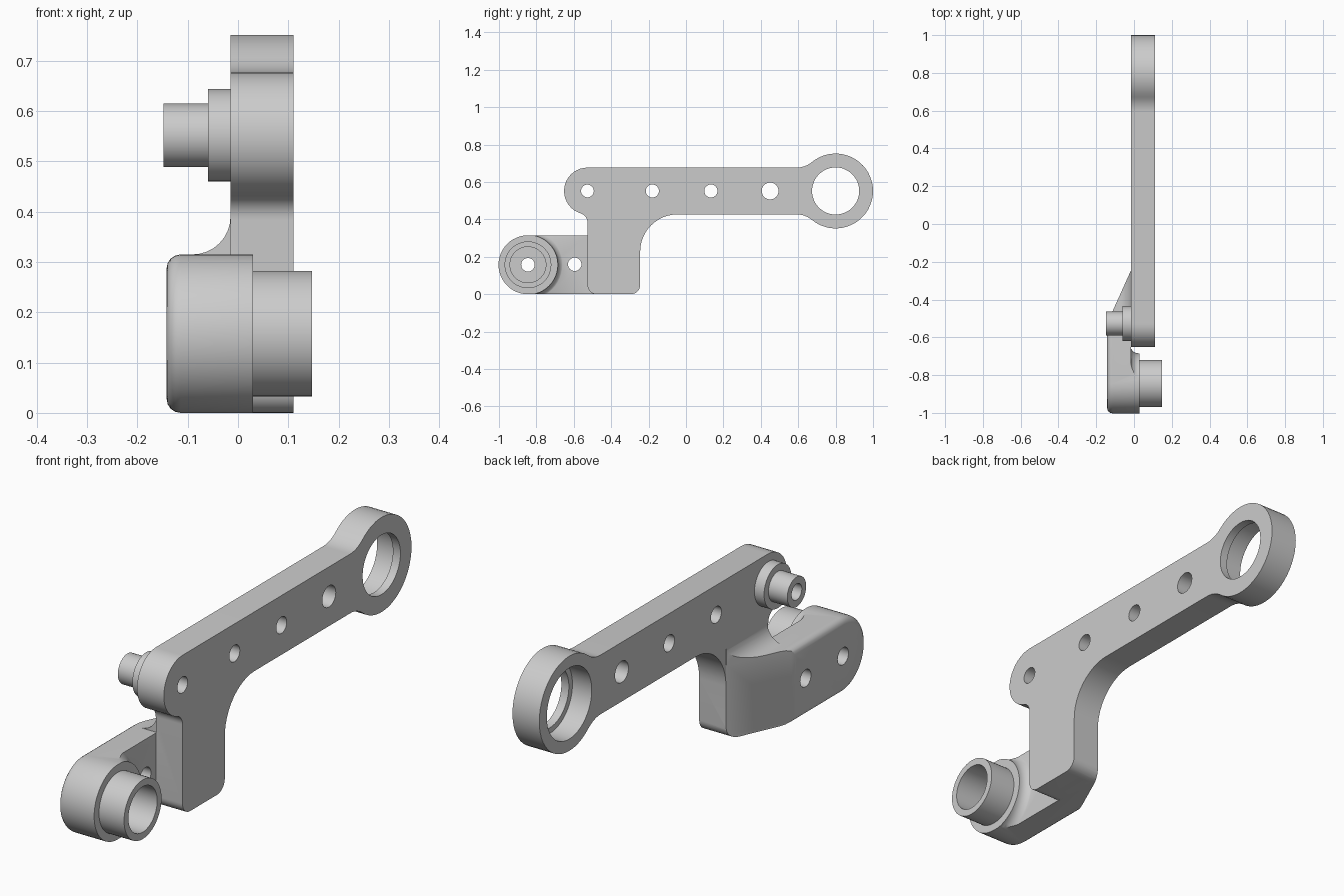
import bpy, bmesh
from math import sin, cos, radians, degrees, atan2, sqrt, pi
from mathutils import Vector

cube = bpy.data.objects.get("Cube")
if cube:
    bpy.data.objects.remove(cube, do_unlink=True)

grey = bpy.data.materials.new("plain grey")
grey.use_nodes = True
grey.diffuse_color = (0.6, 0.6, 0.6, 1)
grey.node_tree.nodes["Principled BSDF"].inputs["Base Color"].default_value = grey.diffuse_color


def arc(cx, cy, r, a0, a1, n=12):
    return [(cx + r * cos(radians(a0 + (a1 - a0) * i / n)),
             cy + r * sin(radians(a0 + (a1 - a0) * i / n))) for i in range(n + 1)]


def finish(bm, name):
    bmesh.ops.recalc_face_normals(bm, faces=bm.faces)
    mesh = bpy.data.meshes.new(name)
    bm.to_mesh(mesh)
    bm.free()
    mesh.materials.append(grey)
    ob = bpy.data.objects.new(name, mesh)
    bpy.context.collection.objects.link(ob)
    return ob


def prism(name, outline, axis, lo, hi, bevel=0):
    """Extrude a 2D outline along an axis; bevel rounds the rim at lo."""
    def place(p):
        c = list(p)
        c.insert(axis, lo)
        return Vector(c)
    bm = bmesh.new()
    base = bm.faces.new([bm.verts.new(place(p)) for p in outline])
    rim = list(base.edges)
    new = bmesh.ops.extrude_face_region(bm, geom=[base], use_keep_orig=True)["geom"]
    step = Vector((0, 0, 0))
    step[axis] = hi - lo
    bmesh.ops.translate(bm, vec=step, verts=[v for v in new if isinstance(v, bmesh.types.BMVert)])
    bmesh.ops.recalc_face_normals(bm, faces=bm.faces)
    if bevel:
        bmesh.ops.bevel(bm, geom=rim, offset=bevel, segments=4, profile=0.5, affect='EDGES')
    return finish(bm, name)


def turned(name, profile, y, z, n=48):
    """Solid of revolution about an x-parallel axis; profile is (x, radius)."""
    bm = bmesh.new()
    rings = [[bm.verts.new((x, y + r * cos(2 * pi * i / n), z + r * sin(2 * pi * i / n)))
              for i in range(n)] for x, r in profile]
    for a, b in zip(rings, rings[1:]):
        for i in range(n):
            j = (i + 1) % n
            bm.faces.new((a[i], a[j], b[j], b[i]))
    bm.faces.new(rings[0])
    bm.faces.new(rings[-1])
    return finish(bm, name)


def combine(ob, other, operation):
    mod = ob.modifiers.new("combine", 'BOOLEAN')
    mod.operation, mod.object, mod.solver = operation, other, 'EXACT'
    bpy.context.view_layer.objects.active = ob
    bpy.ops.object.modifier_apply(modifier=mod.name)
    bpy.data.objects.remove(other, do_unlink=True)


# Key positions
INNER, OUTER = -0.015, 0.11
MID = 0.552
PIN_Y, RING_Y = -0.527, 0.8
FOOT_Y, FOOT_Z, FOOT_R = -0.845, 0.1575, 0.1575

# Main arm plate: rounded pin end, leg, long bar and ring end
f = 0.05
drop = sqrt((0.125 + f) ** 2 - f ** 2)
pin_angle = degrees(atan2(drop, f))
neck = 0.13
ring_angle = degrees(atan2(0.125 + neck, sqrt(0.15 * neck + 0.0244)))
neck_y = RING_Y - (0.2 + neck) * cos(radians(ring_angle))
outline = (arc(PIN_Y, MID, 0.125, 90, 180 + pin_angle, 18)
           + arc(PIN_Y - f, MID - drop, f, pin_angle, 0, 8)
           + arc(PIN_Y + f, 0.05, 0.05, 180, 270, 8)
           + arc(-0.295, 0.05, 0.05, 270, 360, 8)
           + arc(-0.045, MID - 0.325, 0.2, 180, 90)
           + arc(neck_y, MID - 0.125 - neck, neck, 90, ring_angle, 6)
           + arc(RING_Y, MID, 0.2, ring_angle - 180, 180 - ring_angle, 36)
           + arc(neck_y, MID + 0.125 + neck, neck, -ring_angle, -90, 6))
arm = prism("bracket_arm", outline, 0, INNER, OUTER)

# Foot: rounded block, with a concave blend up to the plate
side = (arc(FOOT_Y, FOOT_Z, FOOT_R, 90, 270, 24)
        + arc(-0.295, 0.05, 0.05, 270, 360, 8) + [(-0.245, 2 * FOOT_Z)])
foot = prism("foot", side, 0, -0.142, 0.03, bevel=0.028)
blend = arc(-0.09, 0.39, 0.075, -90, 0, 8) + [(0.02, 0.39), (0.02, 0.28), (-0.09, 0.28)]
combine(foot, prism("blend", blend, 1, -0.52, -0.246), 'UNION')

# Trim the foot to its plan: thin web, tapered back, flared boss
plan = [(-0.2, -1.1), (INNER, -1.1), (INNER, -0.47), (0.02, -0.46), (0.02, -0.3),
        (INNER, -0.243), (-0.142, -0.525), (-0.2, -0.6)]
limit = prism("limit", plan, 2, -0.1, 0.5)
flare = [(-0.1, 0.2)] + arc(0.03, 0.2, 0.04, 180, 270, 8)
# The flare curve runs from the web face out to the boss rim
flare = [(-0.1, 0.205)] + [(x - 0.005, r) for x, r in arc(0.03, 0.205, 0.045, 180, 270, 8)] + [(0.06, 0.16)]
combine(limit, turned("flare", flare, FOOT_Y, FOOT_Z), 'UNION')
combine(foot, limit, 'INTERSECT')
combine(arm, foot, 'UNION')

# Foot tube and stepped pin
combine(arm, turned("foot_tube", [(-0.06, 0.125), (0.147, 0.125)], FOOT_Y, FOOT_Z), 'UNION')
pin = [(-0.148, 0.063), (-0.06, 0.063), (-0.06, 0.092), (0.03, 0.092)]
combine(arm, turned("pin", pin, PIN_Y, MID), 'UNION')

# Through holes and stepped bores
for y, z, r in ((PIN_Y, MID, 0.034), (-0.18, MID, 0.035), (0.133, MID, 0.035),
                (0.45, MID, 0.045), (-0.595, 0.16, 0.036)):
    combine(arm, turned("hole", [(-0.3, r), (0.3, r)], y, z, 32), 'DIFFERENCE')
foot_bore = [(-0.3, 0.036), (-0.05, 0.036), (-0.05, 0.096), (0.3, 0.096)]
combine(arm, turned("foot_bore", foot_bore, FOOT_Y, FOOT_Z), 'DIFFERENCE')
ring_bore = [(-0.3, 0.15), (0.075, 0.15), (0.075, 0.126), (0.3, 0.126)]
combine(arm, turned("ring_bore", ring_bore, RING_Y, MID), 'DIFFERENCE')

# Smooth curves, sharp edges
bpy.ops.object.select_all(action='DESELECT')
arm.select_set(True)
bpy.context.view_layer.objects.active = arm
bpy.ops.object.shade_smooth_by_angle(angle=radians(30))
